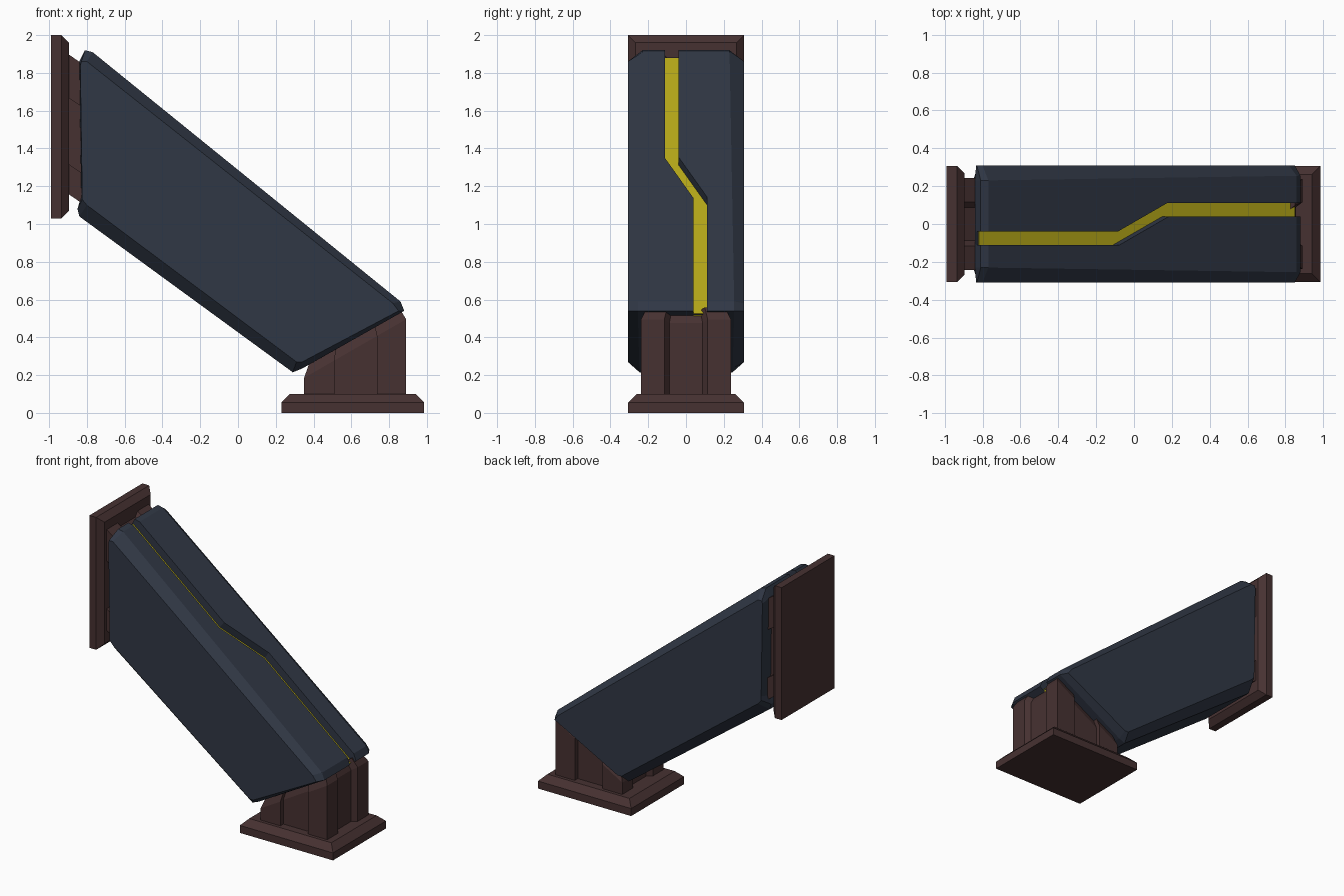
import bpy, bmesh
from mathutils import Vector

if "Cube" in bpy.data.objects:
    bpy.data.objects.remove(bpy.data.objects["Cube"])


def material(name, rgb):
    m = bpy.data.materials.new(name)
    m.diffuse_color = (*rgb, 1)
    m.use_nodes = True
    m.node_tree.nodes["Principled BSDF"].inputs["Base Color"].default_value = m.diffuse_color
    return m


NAVY = material("navy", (0.03, 0.039, 0.06))
BROWN = material("brown", (0.062, 0.031, 0.031))
YELLOW = material("yellow", (0.5, 0.42, 0.01))


def loft(name, rings, mat):
    """Join equal-length rings of points with quads and cap both ends."""
    bm = bmesh.new()
    vs = [[bm.verts.new(p) for p in r] for r in rings]
    n = len(rings[0])
    for a, b in zip(vs, vs[1:]):
        for i in range(n):
            j = (i + 1) % n
            bm.faces.new((a[i], a[j], b[j], b[i]))
    bm.faces.new(vs[0][::-1])
    bm.faces.new(vs[-1])
    bmesh.ops.recalc_face_normals(bm, faces=bm.faces)
    me = bpy.data.meshes.new(name)
    bm.to_mesh(me)
    bm.free()
    ob = bpy.data.objects.new(name, me)
    bpy.context.collection.objects.link(ob)
    me.materials.append(mat)
    return ob


# Slanted arm casing: flat side outline and wider rim outline (x, z)
rim = [(-.84, 1.86), (-.81, 1.92), (-.77, 1.91), (.86, .59), (.88, .54),
       (.34, .235), (.29, .215), (-.84, 1.04), (-.85, 1.08), (-.83, 1.14)]
side = [(-.835, 1.84), (-.83, 1.86), (-.80, 1.86), (.82, .58), (.85, .54),
        (.34, .27), (.31, .27), (-.80, 1.10), (-.825, 1.13), (-.825, 1.16)]


def side_ring(s):
    return [(x, s * .308, z) for x, z in side]


def rim_ring(s):
    return [(x, s * (.23 + .015 * (x + .8)), z) for x, z in rim]


casing = loft("arm_casing", [side_ring(-1), rim_ring(-1), rim_ring(1), side_ring(1)], NAVY)

# Zigzag channel in the top of the casing, with a yellow strip as its floor
SLOPE = -.81
NORMAL = Vector((.63, 0, .777))


def zigzag(x0, x1, offset):
    pts = [(x0, -.11), (-.11, -.11), (.15, .04), (x1, .04),
           (x1, .11), (.14, .11), (-.12, -.04), (x0, -.04)]
    return [Vector((x, y, 1.88 + SLOPE * (x + .82))) + NORMAL * offset for x, y in pts]


cutter = loft("channel_cutter", [zigzag(-1.0, 1.05, -.004), zigzag(-1.0, 1.05, .2)], NAVY)
cutter.hide_render = True
cutter.hide_viewport = True
cut = casing.modifiers.new("channel", 'BOOLEAN')
cut.operation = 'DIFFERENCE'
cut.solver = 'EXACT'
cut.object = cutter
loft("yellow_strip", [zigzag(-.82, .85, -.02), zigzag(-.82, .85, 0)], YELLOW)


def rect(a0, a1, b, inset=0):
    a0, a1, b = a0 + inset, a1 - inset, b - inset
    return [(a0, -b), (a1, -b), (a1, b), (a0, b)]


def notched(a0, a1, n0, n1, b, da=.035, db=.035):
    """Block outline with a shallow recess in the middle of each side."""
    lo = [(a0, -b), (n0, -b), (n0, -b + db), (n1, -b + db), (n1, -b), (a1, -b)]
    right = [(a1, -.115), (a1 - da, -.088), (a1 - da, .088), (a1, .115)]
    hi = [(a, -y) for a, y in lo[::-1]]
    left = [(a0, .115), (a0 + da, .088), (a0 + da, -.088), (a0, -.115)]
    return lo + right + hi + left


# Floor plate with chamfered top
loft("floor_plate", [[(x, y, z) for x, y in rect(.23, .985, .307, i)]
                     for z, i in ((0, 0), (.055, 0), (.1, .045))], BROWN)

# Floor post, cut off at the slant of the arm end
post = notched(.35, .89, .51, .735, .238)


def post_top(k, lift):
    return [(.62 + (x - .62) * k, y * k, .19 + .574 * (.62 + (x - .62) * k - .34) + lift)
            for x, y in post]


loft("floor_post", [[(x, y, .09) for x, y in post], post_top(1, -.01), post_top(.86, .075)], BROWN)

# Wall plate with chamfered front
loft("wall_plate", [[(x, y, z) for z, y in rect(1.03, 2.0, .307, i)]
                    for x, i in ((-.99, 0), (-.935, 0), (-.895, .04))], BROWN)

# Wall post, sloping down into the arm
wall = notched(1.16, 1.90, 1.32, 1.67, .242)
loft("wall_post", [[(x, y, z + dz) for z, y in wall]
                   for x, dz in ((-.9, 0), (-.79, -.075))], BROWN)
